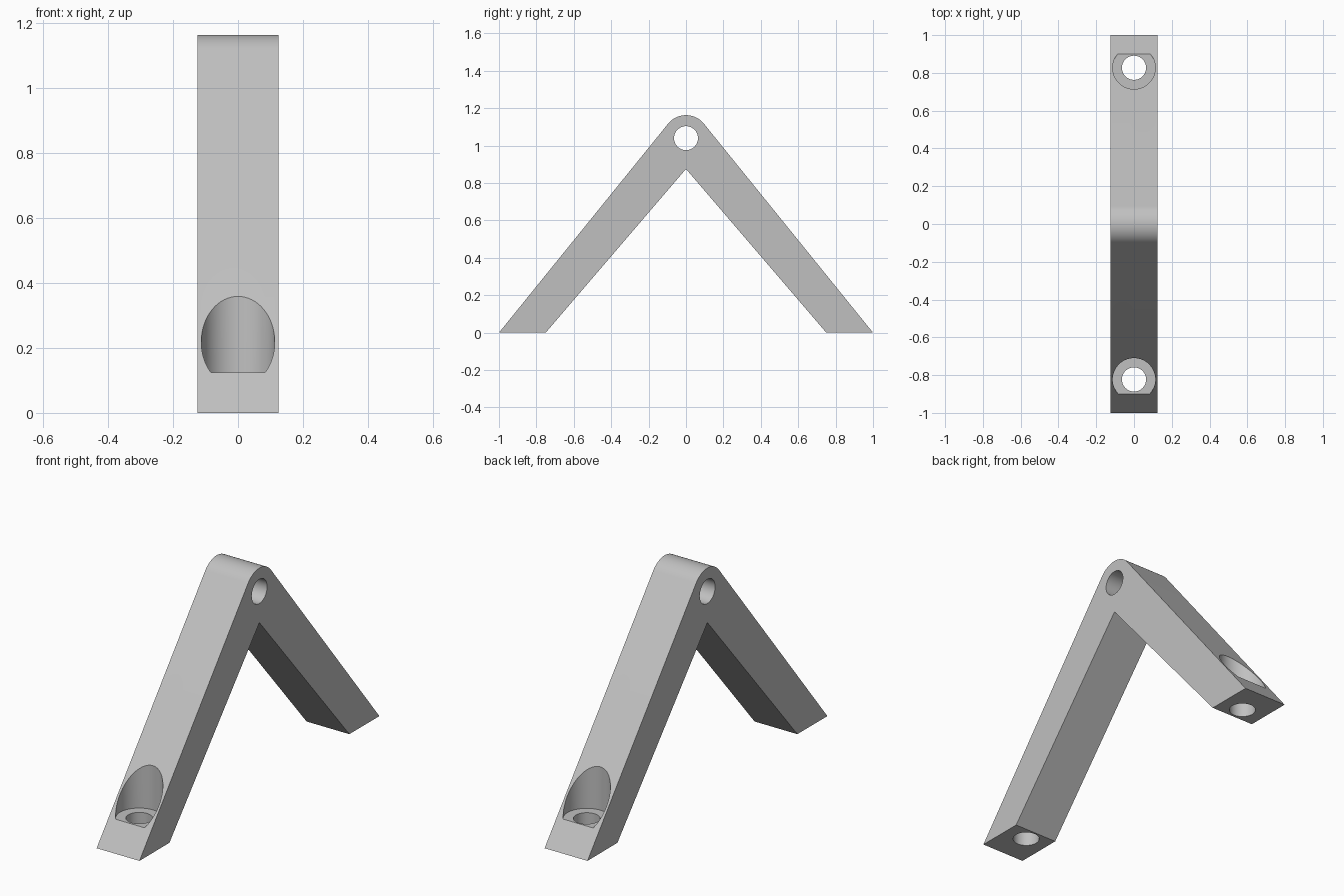
import bpy
import bmesh
from math import sin, cos, asin, atan2, hypot, pi, radians
from mathutils import Matrix

cube = bpy.data.objects.get("Cube")
if cube:
    bpy.data.objects.remove(cube, do_unlink=True)

HALF_WIDTH = 0.125
PIVOT_Z, PIVOT_R = 1.04, 0.123
HOLE_R, BORE_R, SEAT_Z = 0.064, 0.113, 0.125

grey = bpy.data.materials.new("plain_grey")
grey.use_nodes = True
colour = (0.53, 0.53, 0.53, 1)
grey.diffuse_color = colour
grey.node_tree.nodes["Principled BSDF"].inputs["Base Color"].default_value = colour


def add_object(name, bm):
    bmesh.ops.recalc_face_normals(bm, faces=bm.faces)
    mesh = bpy.data.meshes.new(name)
    bm.to_mesh(mesh)
    bm.free()
    mesh.materials.append(grey)
    obj = bpy.data.objects.new(name, mesh)
    bpy.context.collection.objects.link(obj)
    return obj


# Bracket profile in (y, z): two splayed legs joined by a tangent round top
slope = atan2(PIVOT_Z, 1) + asin(PIVOT_R / hypot(1, PIVOT_Z))
start = pi / 2 - slope
steps = 32
profile = [(1, 0)]
for i in range(steps + 1):
    a = start + (pi - 2 * start) * i / steps
    profile.append((PIVOT_R * cos(a), PIVOT_Z + PIVOT_R * sin(a)))
profile += [(-1, 0), (-0.75, 0), (0, 0.875), (0.75, 0)]

bm = bmesh.new()
face = bm.faces.new([bm.verts.new((-HALF_WIDTH, y, z)) for y, z in profile])
side = bmesh.ops.extrude_face_region(bm, geom=[face])
bmesh.ops.translate(bm, vec=(2 * HALF_WIDTH, 0, 0),
                    verts=[v for v in side["geom"] if isinstance(v, bmesh.types.BMVert)])
bracket = add_object("angled_bracket", bm)


def cut_cylinder(name, radius, depth, matrix):
    """Subtract a round hole from the bracket."""
    bm = bmesh.new()
    bmesh.ops.create_cone(bm, cap_ends=True, segments=64, radius1=radius,
                          radius2=radius, depth=depth, matrix=matrix)
    cutter = add_object(name, bm)
    cutter.hide_render = True
    mod = bracket.modifiers.new(name, 'BOOLEAN')
    mod.operation = 'DIFFERENCE'
    mod.solver = 'EXACT'
    mod.object = cutter
    bpy.ops.object.modifier_apply(modifier=name)
    bpy.data.objects.remove(cutter, do_unlink=True)


bpy.ops.object.select_all(action='DESELECT')
bracket.select_set(True)
bpy.context.view_layer.objects.active = bracket

# Pivot hole through the top
cut_cylinder("pivot_hole", HOLE_R, 1,
             Matrix.Translation((0, 0, PIVOT_Z)) @ Matrix.Rotation(pi / 2, 4, 'Y'))

# Counterbored screw hole in each foot
for y in (-0.823, 0.827):
    cut_cylinder("screw_hole", HOLE_R, 1, Matrix.Translation((0, y, 0)))
    cut_cylinder("counterbore", BORE_R, 0.5, Matrix.Translation((0, y, SEAT_Z + 0.25)))

bpy.ops.object.shade_smooth_by_angle(angle=radians(30))
